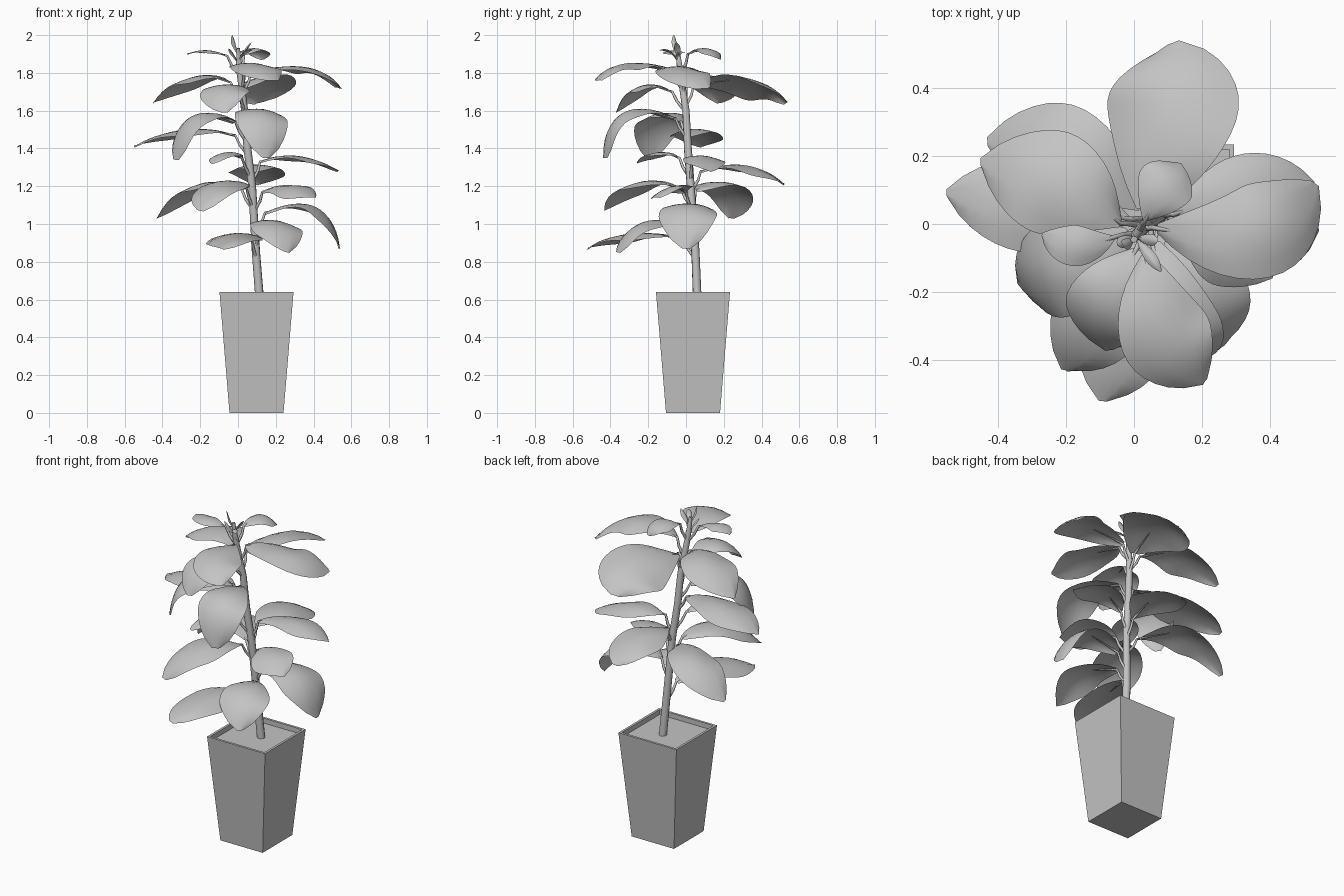
import bpy, bmesh, math
from mathutils import Vector

cube = bpy.data.objects.get("Cube")
if cube:
    bpy.data.objects.remove(cube, do_unlink=True)

GREY = (0.55, 0.55, 0.55, 1)
grey = bpy.data.materials.new("plain_grey")
grey.use_nodes = True
grey.diffuse_color = GREY
shader = next(n for n in grey.node_tree.nodes if n.type == 'BSDF_PRINCIPLED')
shader.inputs["Base Color"].default_value = GREY


def add_mesh(name, bm, smooth):
    mesh = bpy.data.meshes.new(name)
    bm.to_mesh(mesh)
    bm.free()
    for poly in mesh.polygons:
        poly.use_smooth = smooth
    mesh.materials.append(grey)
    obj = bpy.data.objects.new(name, mesh)
    bpy.context.collection.objects.link(obj)
    return obj


def add_tube(name, points, radii, sides_res=2):
    """Round tapered tube through the points."""
    curve = bpy.data.curves.new(name, 'CURVE')
    curve.dimensions = '3D'
    curve.bevel_depth = 1
    curve.bevel_resolution = sides_res
    curve.use_fill_caps = True
    spline = curve.splines.new('POLY')
    spline.points.add(len(points) - 1)
    for point, co, radius in zip(spline.points, points, radii):
        point.co = (*co, 1)
        point.radius = radius
    spline.use_smooth = True
    curve.materials.append(grey)
    obj = bpy.data.objects.new(name, curve)
    bpy.context.collection.objects.link(obj)
    bpy.ops.object.select_all(action='DESELECT')
    obj.select_set(True)
    bpy.context.view_layer.objects.active = obj
    bpy.ops.object.convert(target='MESH')


def bezier(a, c, b, t):
    return a * (1 - t) ** 2 + c * 2 * t * (1 - t) + b * t * t


# Tapered square pot with a rim and sunken soil
POT = Vector((0.098, 0.037, 0))
bm = bmesh.new()
bmesh.ops.create_cube(bm, size=2)
for v in bm.verts:
    top = v.co.z > 0
    half = 0.196 if top else 0.143
    v.co = POT + Vector((v.co.x * half, v.co.y * half, 0.64 if top else 0))
bm.normal_update()
top_face = max(bm.faces, key=lambda f: f.calc_center_median().z)
bmesh.ops.inset_region(bm, faces=[top_face], thickness=0.02)
sunk = bmesh.ops.extrude_discrete_faces(bm, faces=[top_face])["faces"][0]
for v in sunk.verts:
    v.co.z -= 0.03
bmesh.ops.recalc_face_normals(bm, faces=bm.faces)
add_mesh("pot", bm, False)

# Leaning main stem
STEM = [Vector(p) for p in (
    (0.115, 0.06, 0.6), (0.095, 0.05, 0.85), (0.075, 0.025, 1.2),
    (0.05, 0.01, 1.4), (0.035, 0, 1.6), (0.01, -0.03, 1.8), (0, -0.045, 1.93))]
add_tube("stem", STEM, (0.023, 0.022, 0.021, 0.021, 0.019, 0.017, 0.01), 3)


def stem_at(z):
    for a, b in zip(STEM, STEM[1:]):
        if z <= b.z:
            break
    return a.lerp(b, min(1, (z - a.z) / (b.z - a.z)))


def add_leaf(name, tip, mid_z, width, bend, hook=0, roll=0,
             gap=0.06, drop=0.03, cup=0.22):
    """Arched blade on a thin stalk; hook makes the end blunt and drooping."""
    tip = Vector(tip)
    root = stem_at(mid_z - drop)
    out = tip - root
    out.z = 0
    out.normalize()
    side = Vector((-out.y, out.x, 0))
    base = root + out * gap
    middle = (base + tip) / 2 + side * bend + out * hook
    middle.z = mid_z
    control = middle * 2 - (base + tip) / 2
    rows, cols = 14, 6
    bm = bmesh.new()
    grid = []
    for i in range(rows + 1):
        t = i / rows
        centre = bezier(base, control, tip, t)
        along = (bezier(base, control, tip, t + 0.01)
                 - bezier(base, control, tip, t - 0.01)).normalized()
        flat = (side - along * side.dot(along)).normalized()
        up = along.cross(flat)
        across = flat * math.cos(roll) + up * math.sin(roll)
        normal = along.cross(across)
        bulge = max(0.02, math.sin(math.pi * t ** 1.15))
        half = width / 2 * bulge ** (0.65 - 2 * hook)
        row = []
        for j in range(cols + 1):
            s = 2 * j / cols - 1
            ripple = 0.03 * width * math.sin(t * 9 + s) * abs(s)
            lift = ripple - cup * half * s * s
            row.append(bm.verts.new(centre + across * half * s + normal * lift))
        grid.append(row)
    for r0, r1 in zip(grid, grid[1:]):
        for j in range(cols):
            bm.faces.new((r0[j], r1[j], r1[j + 1], r0[j + 1]))
    bm.normal_update()
    add_mesh(name, bm, True)
    # Stalk rises along the stem, then runs under the blade as a midrib
    foot = stem_at(base.z - 0.11)
    elbow = foot.lerp(base, 0.55) + out * 0.008
    rib = bezier(base, control, tip, 0.3) - Vector((0, 0, 0.004))
    add_tube(name + "_stalk", [foot, elbow, base, rib],
             [0.009, 0.008, 0.007, 0.002], 1)


# Leaves by tier: tip, height at mid length, width, sideways bend, hook, roll
UPPER = [
    ((-0.45, 0.18, 1.64), 1.78, 0.31, -0.03),
    ((0.53, 0.12, 1.72), 1.83, 0.28, -0.09, 0.04),
    ((0.11, 0.53, 1.64), 1.76, 0.4, -0.02, 0.05, -0.3),
    ((0.21, -0.46, 1.76), 1.85, 0.27, -0.05, 0.03),
    ((0.13, 0.18, 1.87), 1.93, 0.17, 0, 0.02),
    ((-0.27, -0.03, 1.9), 1.92, 0.12, 0.03),
    ((-0.07, -0.37, 1.59), 1.73, 0.27, -0.03, 0.03),
]
MIDDLE = [
    ((0.15, -0.43, 1.35), 1.59, 0.28, 0, 0.09),
    ((-0.33, -0.19, 1.34), 1.57, 0.28, 0, 0.07),
    ((-0.55, 0.09, 1.41), 1.5, 0.28, 0),
    ((-0.14, -0.26, 1.32), 1.38, 0.15, 0),
    ((0.53, 0.12, 1.28), 1.36, 0.22, 0.02),
]
LOWER = [
    ((0.12, 0.52, 1.21), 1.31, 0.3, 0, 0.02),
    ((-0.43, 0.24, 1.03), 1.21, 0.28, -0.06, 0.03),
    ((0.41, -0.15, 1.14), 1.2, 0.24, 0, 0, 0.25),
    ((-0.2, -0.43, 1.07), 1.22, 0.28, 0, 0.03),
    ((0.54, 0, 0.87), 1.09, 0.31, 0, 0.07),
    ((0.26, -0.36, 0.85), 1.01, 0.28, 0, 0.04),
    ((-0.09, -0.52, 0.87), 0.95, 0.29, 0, 0.02),
]
for tier, leaves in (("upper", UPPER), ("middle", MIDDLE), ("lower", LOWER)):
    for n, leaf in enumerate(leaves, 1):
        add_leaf(f"{tier}_leaf_{n}", *leaf)

# Young shoots at the crown
SHOOTS = [((-0.03, -0.065, 2.0), 1.95), ((0.08, -0.14, 1.92), 1.92),
          ((0.07, -0.05, 1.96), 1.93), ((-0.05, -0.06, 1.93), 1.9)]
for n, (tip, mid_z) in enumerate(SHOOTS, 1):
    add_leaf(f"shoot_{n}", tip, mid_z, 0.035, 0, gap=0.005, drop=0.05, cup=0.5)
